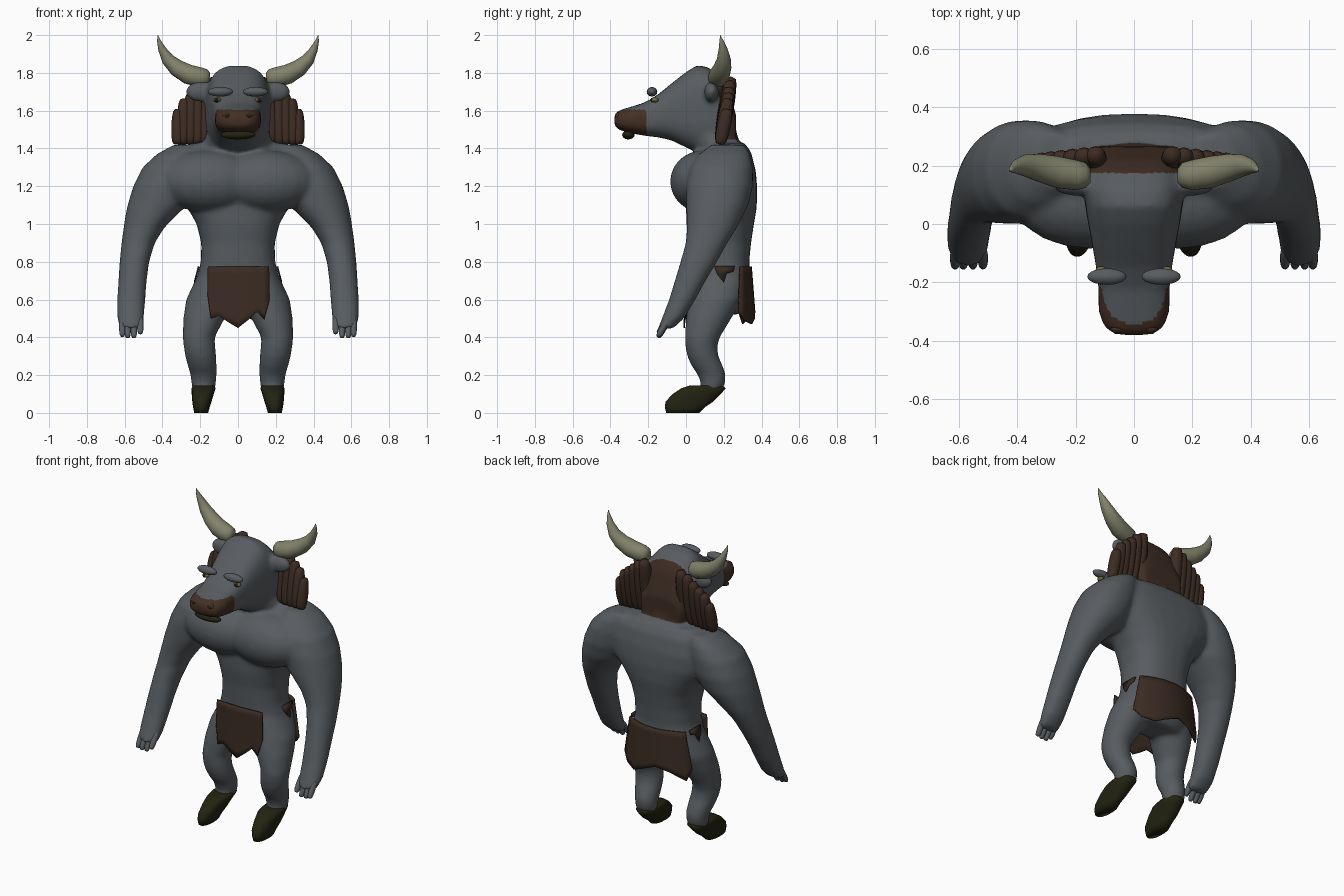
import bpy, bmesh
from math import cos, sin, pi, copysign
from mathutils import Vector

cube = bpy.data.objects.get("Cube")
if cube:
    bpy.data.objects.remove(cube, do_unlink=True)


def material(name, r, g, b):
    m = bpy.data.materials.new(name)
    m.use_nodes = True
    m.diffuse_color = (r, g, b, 1)
    bsdf = next(n for n in m.node_tree.nodes if n.type == 'BSDF_PRINCIPLED')
    bsdf.inputs["Base Color"].default_value = (r, g, b, 1)
    return m


HIDE = material("grey_hide", .097, .108, .118)
MUZZLE = material("muzzle_brown", .058, .029, .018)
MANE = material("mane_brown", .046, .025, .016)
CLOTH = material("cloth_brown", .042, .024, .016)
HOOF = material("dark_olive", .017, .017, .006)
HORN = material("horn_bone", .22, .22, .145)
EYE = material("eye_yellow", .16, .15, .04)
PUPIL = material("pupil_dark", .012, .01, .005)


def finish(bm, name, *mats):
    bmesh.ops.recalc_face_normals(bm, faces=bm.faces)
    me = bpy.data.meshes.new(name)
    bm.to_mesh(me)
    bm.free()
    for m in mats:
        me.materials.append(m)
    me.shade_smooth()
    ob = bpy.data.objects.new(name, me)
    bpy.context.collection.objects.link(ob)
    return ob


def loft(bm, rings, power=1.0, n=28):
    """Skin closed superellipse rings given as (centre, half axis, half axis)."""
    loops = []
    for c, u, v in rings:
        loop = []
        for i in range(n):
            a = 2 * pi * i / n
            cu, sv = (copysign(abs(f) ** power, f) for f in (cos(a), sin(a)))
            loop.append(bm.verts.new(Vector(c) + Vector(u) * cu + Vector(v) * sv))
        loops.append(loop)
    for a, b in zip(loops, loops[1:]):
        for i in range(n):
            j = (i + 1) % n
            bm.faces.new((a[i], a[j], b[j], b[i]))
    bm.faces.new(loops[0][::-1])
    bm.faces.new(loops[-1])


def level(bm, rows, side=1, power=1.0):
    """Loft horizontal rings from rows of z, x range, y range."""
    loft(bm, [((side * (x0 + x1) / 2, (y0 + y1) / 2, z), ((x1 - x0) / 2, 0, 0),
               (0, (y1 - y0) / 2, 0)) for z, x0, x1, y0, y1 in rows], power)


def ball(bm, c, r, seg=20):
    made = bmesh.ops.create_uvsphere(bm, u_segments=seg, v_segments=seg // 2 + 2, radius=1)
    for v in made["verts"]:
        v.co = Vector(c) + Vector((v.co.x * r[0], v.co.y * r[1], v.co.z * r[2]))


def capsule(bm, a, b, r, n=12):
    """Round-ended strand from a to b."""
    a, b = Vector(a), Vector(b)
    d = (b - a).normalized()
    u = d.cross(Vector((1, 0, 0))).normalized()
    v = d.cross(u)
    rings = []
    for k in range(11):
        w = r * max(.05, sin(pi * k / 10) ** .4)
        rings.append((a.lerp(b, (1 - cos(pi * k / 10)) / 2), u * w, v * w))
    loft(bm, rings, n=n)


# Body: overlapping volumes fused into one smooth skin
bm = bmesh.new()
torso = [(1.43, .24, .12, .31), (1.38, .36, .08, .345), (1.28, .4, .02, .37), (1.18, .36, 0, .378),
         (1.08, .265, 0, .374), (1, .22, .002, .36), (.9, .195, .015, .345), (.8, .197, .02, .335),
         (.7, .222, .025, .34), (.6, .24, .04, .33), (.52, .15, .1, .28)]
level(bm, [(z, -w, w, a, b) for z, w, a, b in torso], power=.82)
arm = [(1.42, .2, .34, .13, .31), (1.37, .2, .43, .07, .34), (1.3, .2, .505, .02, .355),
       (1.2, .22, .555, 0, .355), (1.1, .27, .585, 0, .33), (1.04, .33, .597, .002, .3),
       (.98, .39, .606, .004, .27), (.9, .44, .617, -.002, .22), (.8, .47, .627, -.03, .165),
       (.7, .483, .634, -.06, .105), (.6, .49, .64, -.09, .05), (.5, .497, .64, -.128, -.01),
       (.445, .502, .628, -.15, -.07)]
leg = [(.75, .02, .2, .05, .32), (.7, .01, .228, .035, .32), (.6, .01, .275, .015, .3),
       (.5, .07, .29, 0, .24), (.4, .123, .293, -.007, .18), (.35, .12, .288, -.004, .165),
       (.3, .115, .28, .006, .172), (.25, .112, .267, .028, .195), (.2, .112, .252, .063, .212),
       (.15, .117, .247, .08, .207), (.1, .13, .235, .06, .18)]
for s in (-1, 1):
    level(bm, arm, s, .93)
    level(bm, leg, s)
    ball(bm, (s * .15, .09, 1.225), (.27, .175, .165))
    ball(bm, (s * .2, .135, 1.7), (.08, .04, .055))
head = [(-.38, 1.55, .06, .03), (-.355, 1.55, .102, .052), (-.3, 1.55, .122, .068),
        (-.22, 1.555, .122, .088), (-.15, 1.572, .13, .113), (-.08, 1.593, .142, .149),
        (0, 1.605, .157, .2), (.06, 1.61, .167, .232), (.12, 1.605, .175, .225),
        (.18, 1.575, .17, .205), (.22, 1.55, .165, .17), (.265, 1.49, .14, .09)]
loft(bm, [((0, y, z), (rx, 0, 0), (0, 0, rz)) for y, z, rx, rz in head], .72)
ball(bm, (0, .15, 1.44), (.18, .13, .1))
body = finish(bm, "body")
remesh = body.modifiers.new("fuse", 'REMESH')
remesh.mode, remesh.voxel_size = 'VOXEL', .012
relax = body.modifiers.new("relax", 'SMOOTH')
relax.factor, relax.iterations = .5, 14
fused = bpy.data.meshes.new_from_object(body.evaluated_get(bpy.context.evaluated_depsgraph_get()))
body.modifiers.clear()
body.data = fused
fused.materials.clear()
for m in (HIDE, MUZZLE, MANE):
    fused.materials.append(m)
for p in fused.polygons:
    c = p.center
    if c.y < -.21 and 1.45 < c.z < 1.605:
        p.material_index = 1
    elif c.y > .175 and c.z > 1.45 and abs(c.x) < .175:
        p.material_index = 2
    else:
        p.material_index = 0
fused.shade_smooth()

# Paired parts
hoof = [(0, .158, .232, -.105, .07), (.03, .15, .238, -.112, .1), (.06, .14, .242, -.108, .145),
        (.1, .128, .245, -.07, .185), (.13, .118, .246, -.025, .21), (.145, .125, .24, .02, .195)]
horn = [(.15, .165, 1.772, .025, .028), (.165, .167, 1.773, .043, .045), (.2, .168, 1.776, .052, .053),
        (.265, .178, 1.793, .055, .052), (.325, .192, 1.827, .048, .045),
        (.372, .2, 1.872, .037, .034), (.402, .197, 1.925, .024, .021),
        (.419, .188, 1.97, .011, .01), (.425, .182, 2.0, .001, .001)]
braids = [(.13, 1.78), (.17, 1.76), (.21, 1.725), (.248, 1.695), (.283, 1.665), (.314, 1.61)]
for s, side in ((-1, "right"), (1, "left")):
    bm = bmesh.new()
    level(bm, hoof, s, .85)
    finish(bm, side + "_hoof", HOOF)

    bm = bmesh.new()
    rings = []
    for i, (x, y, z, ry, r) in enumerate(horn):
        a, b = horn[max(i - 1, 0)], horn[min(i + 1, len(horn) - 1)]
        t = Vector((s * (b[0] - a[0]), 0, b[2] - a[2])).normalized()
        rings.append(((s * x, y, z), (0, ry, 0), Vector((-t.z, 0, t.x)) * r))
    loft(bm, rings)
    finish(bm, side + "_horn", HORN)

    bm = bmesh.new()
    for i, (x, z) in enumerate(braids):
        capsule(bm, (s * (x + .006), .18, 1.42), (s * x, .24 - .004 * i, z), .041 - .001 * i)
    finish(bm, side + "_mane_braids", MANE)

    bm = bmesh.new()
    for x, tip in ((.517, .42), (.551, .398), (.584, .398), (.612, .405)):
        capsule(bm, (s * x, -.085, .51), (s * x, -.148, tip), .0175)
    finish(bm, side + "_fingers", HIDE)

    for name, mat, c, r in (
            ("brow", HIDE, (.093, -.18, 1.7), (.067, .028, .025)),
            ("eye", EYE, (.112, -.165, 1.657), (.022, .02, .013)),
            ("pupil", PUPIL, (.113, -.18, 1.657), (.011, .008, .011)),
            ("nostril_rim", MUZZLE, (.055, -.357, 1.572), (.027, .017, .021)),
            ("nostril", HOOF, (.057, -.366, 1.573), (.016, .011, .013))):
        bm = bmesh.new()
        ball(bm, (s * c[0], c[1], c[2]), r)
        finish(bm, side + "_" + name, mat)

# Lower lip
bm = bmesh.new()
ball(bm, (0, -.305, 1.472), (.092, .033, .024))
finish(bm, "lower_lip", HOOF)


def cloth(name, columns, depth, flare, top=.775, rows=8):
    """Hanging sheet from columns of x and hem height; depth gives y, flare widens the hem."""
    bm = bmesh.new()
    grid = []
    for x, hem in columns:
        column = []
        for k in range(rows + 1):
            z = top + (hem - top) * k / rows
            wide = x * (1 + flare * (top - z))
            column.append(bm.verts.new((wide, depth(wide, z), z)))
        grid.append(column)
    for a, b in zip(grid, grid[1:]):
        for k in range(rows):
            bm.faces.new((a[k], a[k + 1], b[k + 1], b[k]))
    ob = finish(bm, name, CLOTH)
    ob.modifiers.new("thickness", 'SOLIDIFY').thickness = .008


# Loincloth panels and hip scraps
cloth("front_loincloth", [(-.16, .63), (-.14, .5), (-.1, .515), (-.05, .48), (0, .45), (.05, .49),
                          (.1, .535), (.135, .495), (.165, .6)],
      lambda x, z: .002 + .45 * x * x - .05 * (.775 - z), .1)
cloth("back_loincloth", [(-.2, .54), (-.17, .47), (-.1, .52), (-.03, .54), (.05, .5), (.1, .47),
                         (.16, .49), (.2, .54)],
      lambda x, z: .35 - 1.5 * x * x + .08 * (.775 - z), .9)
for s, side in ((-1, "right"), (1, "left")):
    bm = bmesh.new()
    bm.faces.new([bm.verts.new((s * x, y, z)) for x, y, z in (
        (.205, .15, .775), (.203, .26, .775), (.209, .252, .748), (.213, .215, .738),
        (.227, .2, .69), (.215, .165, .735))])
    scrap = finish(bm, side + "_hip_scrap", CLOTH)
    scrap.modifiers.new("thickness", 'SOLIDIFY').thickness = .008
